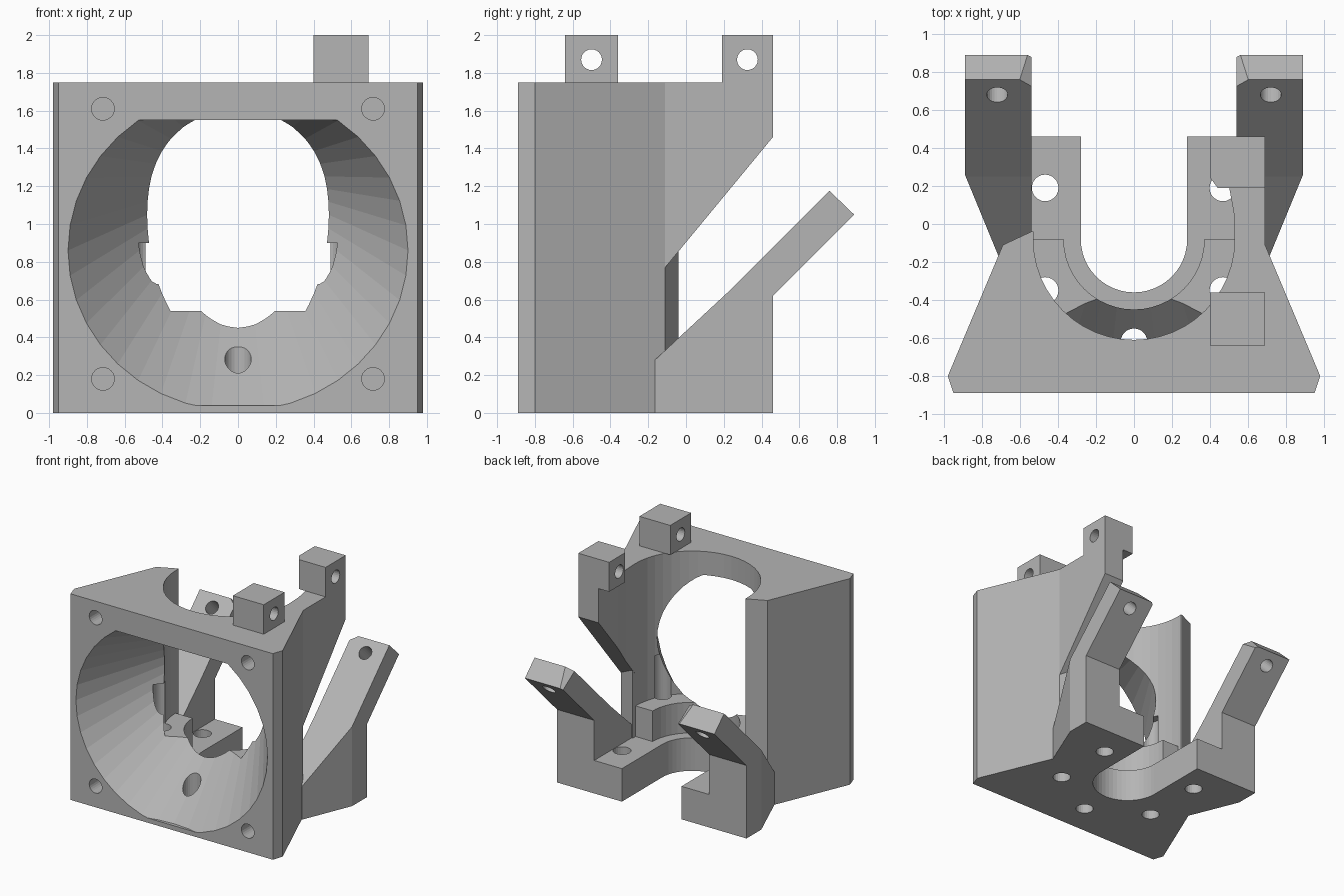
import bpy, bmesh
from math import sin, cos, pi
from mathutils import Vector

if "Cube" in bpy.data.objects:
    bpy.data.objects.remove(bpy.data.objects["Cube"])

grey = bpy.data.materials.new("grey plastic")
grey.use_nodes = True
COLOUR = (0.46, 0.46, 0.46, 1)
grey.diffuse_color = COLOUR
grey.node_tree.nodes["Principled BSDF"].inputs["Base Color"].default_value = COLOUR

BORE_Y, FLOOR, TOP = -0.08, 0.28, 1.75


def loft(name, bottom, top, cuts=()):
    """Solid between two matching outlines, trimmed by (point, normal) planes."""
    bm = bmesh.new()
    a = [bm.verts.new(p) for p in bottom]
    b = [bm.verts.new(p) for p in top]
    bm.faces.new(a)
    bm.faces.new(b)
    for i in range(len(a)):
        j = (i + 1) % len(a)
        bm.faces.new((a[i], a[j], b[j], b[i]))
    for point, normal in cuts:
        bmesh.ops.bisect_plane(bm, geom=bm.verts[:] + bm.edges[:] + bm.faces[:], dist=1e-5,
                               plane_co=point, plane_no=normal, clear_outer=True)
        bmesh.ops.holes_fill(bm, edges=bm.edges[:])
    bmesh.ops.recalc_face_normals(bm, faces=bm.faces[:])
    mesh = bpy.data.meshes.new(name)
    bm.to_mesh(mesh)
    bm.free()
    mesh.materials.append(grey)
    obj = bpy.data.objects.new(name, mesh)
    bpy.context.collection.objects.link(obj)
    return obj


def plan(name, pts, lo, hi):
    return loft(name, [(x, y, lo) for x, y in pts], [(x, y, hi) for x, y in pts])


def side(name, pts, lo, hi, cuts=()):
    return loft(name, [(lo, y, z) for y, z in pts], [(hi, y, z) for y, z in pts], cuts)


def rect(a, b, c, d):
    return [(a, b), (c, b), (c, d), (a, d)]


def arc(r, start=0, end=2 * pi, n=40, y=BORE_Y):
    return [(r * cos(start + (end - start) * i / n), y + r * sin(start + (end - start) * i / n))
            for i in range(n + 1)]


def rod(name, start, end, r, n=24):
    start, end = Vector(start), Vector(end)
    q = (end - start).to_track_quat('Z', 'Y')
    ring = [q @ Vector((r * cos(2 * pi * i / n), r * sin(2 * pi * i / n), 0)) for i in range(n)]
    return loft(name, [start + p for p in ring], [end + p for p in ring])


def combine(target, other, operation):
    mod = target.modifiers.new(operation, 'BOOLEAN')
    mod.operation, mod.solver, mod.object = operation, 'EXACT', other
    bpy.context.view_layer.objects.active = target
    bpy.ops.object.modifier_apply(modifier=mod.name)
    bpy.data.objects.remove(other)


# Tapered duct housing with chamfered front corners
half = [(0.95, -0.89), (0.98, -0.8), (0.69, -0.11), (0.54, -0.04)]
body = plan("fan_duct_bracket", half + [(-x, y) for x, y in reversed(half)], 0, TOP)

# Vertical bore, open at the back
bore = arc(0.53, pi, 2 * pi, 24)
combine(body, plan("bore", bore + [(0.53, 0.3), (-0.53, 0.3)], FLOOR, 3), 'DIFFERENCE')

# Floor plate and raised half ring
parts = [plan("floor", rect(-0.6, -0.3, 0.6, 0.46), 0, FLOOR)]
ring = arc(0.56, pi, 2 * pi, 24) + arc(0.37, 2 * pi, pi, 24)
parts.append(plan("seat_ring", ring, FLOOR - 0.1, 0.54))

# Sloping rear legs, tapered outside and trimmed at the inner tip
leg = [(-0.165, 0), (-0.165, 0.28), (0.25, 0.665), (0.76, 1.175), (0.89, 1.05), (0.46, 0.62), (0.46, 0)]
for s in (-1, 1):
    tip = [Vector((s * x, y, z)) for x, y, z in
           ((0.605, 0.765, 1.175), (0.56, 0.89, 1.05), (0.54, 0.725, 1.14))]
    n = (tip[1] - tip[0]).cross(tip[2] - tip[0])
    n = n if n.x * s < 0 else -n
    cuts = [((s * 0.715, -0.165, 0), (s * 0.425, -0.175, 0)), (tip[0], n)]
    parts.append(side("leg", leg, s * 0.54, s * 0.89, cuts))

# Upper arm on the left wall, with two hinge lugs
arm = [(-0.11, 0.77), (0.46, 1.46), (0.46, TOP + 0.1), (0.3, TOP + 0.1), (0.3, TOP), (-0.11, TOP)]
arm_body = side("arm", arm, 0.4, 0.69)
inner = [(0.3, -0.3), (0.53, -0.3), (0.53, BORE_Y), (0.525, 0.06), (0.5, 0.2), (0.5, 0.6), (0.3, 0.6)]
combine(arm_body, plan("arm_relief", inner, 0, TOP), 'DIFFERENCE')
parts.append(arm_body)
parts.append(plan("front_lug", rect(0.4, -0.64, 0.69, -0.36), TOP, 2))
lug = [(0.44, 0.19), (0.69, 0.19), (0.69, 0.46), (0.4, 0.46), (0.4, 0.245)]
parts.append(plan("rear_lug", lug, TOP, 2))
for part in parts:
    combine(body, part, 'UNION')

# Air funnel narrowing and rising towards the bore
def funnel_ring(t, n=40):
    return [((0.9 - 0.71 * t) * cos(2 * pi * i / n), t - 0.89,
             0.86 + 0.32 * t + (0.85 - 0.68 * t) * sin(2 * pi * i / n)) for i in range(n)]

cutters = [loft("funnel", funnel_ring(-0.03), funnel_ring(0.81),
                [((0, 0, 1.55), (0, 0, 1)), ((0, 0, 0.04), (0, 0, -1))])]

# U-shaped slot through the floor
cutters.append(plan("slot", arc(0.28, pi, 2 * pi, 24) + [(0.28, 1), (-0.28, 1)], -0.1, FLOOR + 0.1))

# Five vertical holes around the bore
for k in (1, 5, 7, 9, 11):
    if k != 9:
        x, y = 0.54 * cos(k * pi / 6), BORE_Y + 0.54 * sin(k * pi / 6)
        cutters.append(rod("floor_hole", (x, y, -0.1), (x, y, 0.9 if y < 0 else 0.4), 0.07))
cutters.append(rod("floor_hole", (0, BORE_Y - 0.54, -0.1), (0, BORE_Y - 0.54, 0.6), 0.07))

# Blind fan screw holes and leg holes
for s in (-1, 1):
    for z in (0.18, 1.61):
        cutters.append(rod("screw_hole", (s * 0.715, -1, z), (s * 0.715, -0.6, z), 0.06))
    cutters.append(rod("leg_hole", (s * 0.72, 0.58, 1.195), (s * 0.72, 0.88, 0.895), 0.055))

# Cross holes through the lugs
for y in (-0.5, 0.325):
    cutters.append(rod("lug_hole", (0.3, y, 1.87), (0.8, y, 1.87), 0.055))
for cutter in cutters:
    combine(body, cutter, 'DIFFERENCE')
